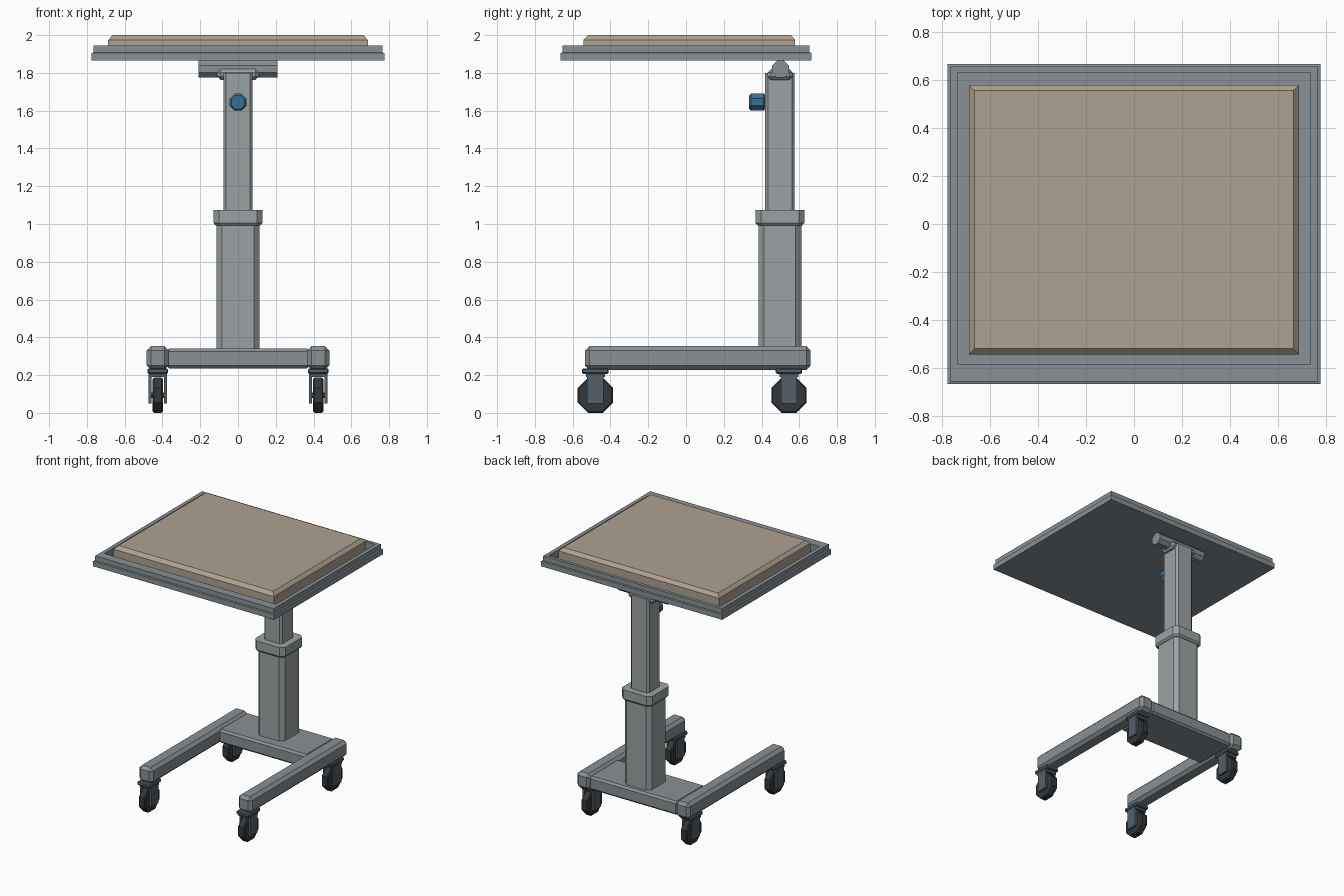
import bpy, bmesh, math
from mathutils import Matrix

if "Cube" in bpy.data.objects:
    bpy.data.objects.remove(bpy.data.objects["Cube"])


def material(name, rgb):
    m = bpy.data.materials.new(name)
    m.diffuse_color = (*rgb, 1)
    m.use_nodes = True
    m.node_tree.nodes["Principled BSDF"].inputs["Base Color"].default_value = m.diffuse_color
    return m


FRAME = material("frame_grey", (0.25, 0.28, 0.30))
STEEL = material("column_steel", (0.33, 0.36, 0.37))
PAD = material("pad_tan", (0.42, 0.36, 0.28))
DARK = material("caster_dark", (0.09, 0.115, 0.14))
RUBBER = material("wheel_rubber", (0.035, 0.04, 0.045))
BLUE = material("knob_blue", (0.04, 0.16, 0.30))


def finish(name, bm, mat, bevel=0):
    bmesh.ops.recalc_face_normals(bm, faces=bm.faces)
    mesh = bpy.data.meshes.new(name)
    bm.to_mesh(mesh)
    bm.free()
    mesh.materials.append(mat)
    ob = bpy.data.objects.new(name, mesh)
    bpy.context.collection.objects.link(ob)
    if bevel:
        mod = ob.modifiers.new("chamfer", "BEVEL")
        mod.width, mod.segments = bevel, 1
        mod.limit_method, mod.angle_limit = "ANGLE", math.radians(60)
    return ob


def box(name, x, y, z, mat, bevel=0):
    bm = bmesh.new()
    bmesh.ops.create_cube(bm, size=1)
    for v in bm.verts:
        v.co = [(a + b) / 2 + c * (b - a) for (a, b), c in zip((x, y, z), v.co)]
    return finish(name, bm, mat, bevel)


def loft(name, sections, mat):
    """Stack rectangular sections (x0, x1, y0, y1, z, corner chamfer)."""
    bm = bmesh.new()
    rings = []
    for x0, x1, y0, y1, z, c in sections:
        if c:
            pts = [(x0 + c, y0), (x1 - c, y0), (x1, y0 + c), (x1, y1 - c),
                   (x1 - c, y1), (x0 + c, y1), (x0, y1 - c), (x0, y0 + c)]
        else:
            pts = [(x0, y0), (x1, y0), (x1, y1), (x0, y1)]
        rings.append([bm.verts.new((px, py, z)) for px, py in pts])
    for a, b in zip(rings, rings[1:]):
        for i in range(len(a)):
            j = (i + 1) % len(a)
            bm.faces.new((a[i], a[j], b[j], b[i]))
    bm.faces.new(rings[0])
    bm.faces.new(rings[-1])
    return finish(name, bm, mat)


def octagon(name, centre, flat_radius, length, axis, mat, bevel=0):
    """Eight-sided cylinder with flats at top and bottom."""
    bm = bmesh.new()
    r = flat_radius / math.cos(math.pi / 8)
    bmesh.ops.create_cone(bm, cap_ends=True, segments=8, radius1=r, radius2=r, depth=length)
    ang = min((math.atan2(v.co.y, v.co.x) % (math.pi / 4)) for v in bm.verts)
    turn = math.pi / 8 if min(ang, math.pi / 4 - ang) < 0.1 else 0
    tilt = Matrix.Rotation(math.pi / 2, 4, "Y" if axis == "X" else "X")
    bm.transform(Matrix.Translation(centre) @ tilt @ Matrix.Rotation(turn, 4, "Z"))
    ob = finish(name, bm, mat, bevel)
    if bevel:
        ob.modifiers["chamfer"].angle_limit = math.radians(70)
    return ob


CY = 0.497  # column centre in y


def post(name, levels, mat):
    """Chamfered square post from (half width, z, chamfer) levels."""
    loft(name, [(-h, h, CY - h, CY + h, z, c) for h, z, c in levels], mat)


# Table top: stepped tray with a recess, and the bevelled pad in it
loft("tray", [(-.775, .775, -.665, .665, 1.865, 0),
              (-.775, .775, -.665, .665, 1.905, 0),
              (-.765, .765, -.655, .655, 1.908, 0),
              (-.765, .765, -.655, .655, 1.945, 0),
              (-.735, .735, -.585, .63, 1.945, 0),
              (-.735, .735, -.585, .63, 1.89, 0)], FRAME)
loft("pad", [(-.687, .687, -.543, .578, 1.885, 0),
             (-.687, .687, -.543, .578, 1.975, 0),
             (-.663, .663, -.517, .555, 2.0, 0)], PAD)

# Tilt hinge, saddle and locking knob
octagon("hinge_barrel", (0, .5, 1.82), .045, .42, "X", FRAME)
box("hinge_saddle", (-.11, .11), (.432, .565), (1.762, 1.82), STEEL, .018)
octagon("lock_knob", (0, .378, 1.645), .045, .087, "Y", BLUE, .01)

# Telescopic column
post("inner_column", [(.078, .95, .015), (.078, 1.80, .015)], STEEL)
post("column_collar", [(.118, .992, .025), (.13, 1.006, .03), (.13, 1.075, .03)], STEEL)
post("outer_column", [(.114, .33, .03), (.114, 1.0, .03)], STEEL)

# Base: cross plate and two side rails
box("base_plate", (-.38, .38), (.30, .65), (.235, .34), FRAME, .015)
for side, sx in (("left", -1), ("right", 1)):
    box(side + "_rail", sorted((sx * .366, sx * .484)), (-.535, .66), (.228, .353), FRAME, .023)

    # Casters: mount, fork and wheel under each rail end
    for end, y in (("front", -.48), ("rear", .545)):
        tag = f"{side}_{end}_caster"
        x = sx * .425
        box(tag + "_mount", (x - .055, x + .055), (y - .07, y + .07), (.207, .235), DARK, .006)
        box(tag + "_crown", (x - .048, x + .048), (y - .05, y + .05), (.19, .21), DARK)
        for n, dx in (("outer", sx * .04), ("inner", -sx * .04)):
            box(f"{tag}_{n}_fork", (x + dx - .008, x + dx + .008),
                (y - .043, y + .043), (.05, .208), DARK)
        octagon(tag + "_wheel", (x, y, .0935), .0935, .054, "X", RUBBER, .007)
        octagon(tag + "_axle", (x, y, .0935), .015, .094, "X", DARK)
